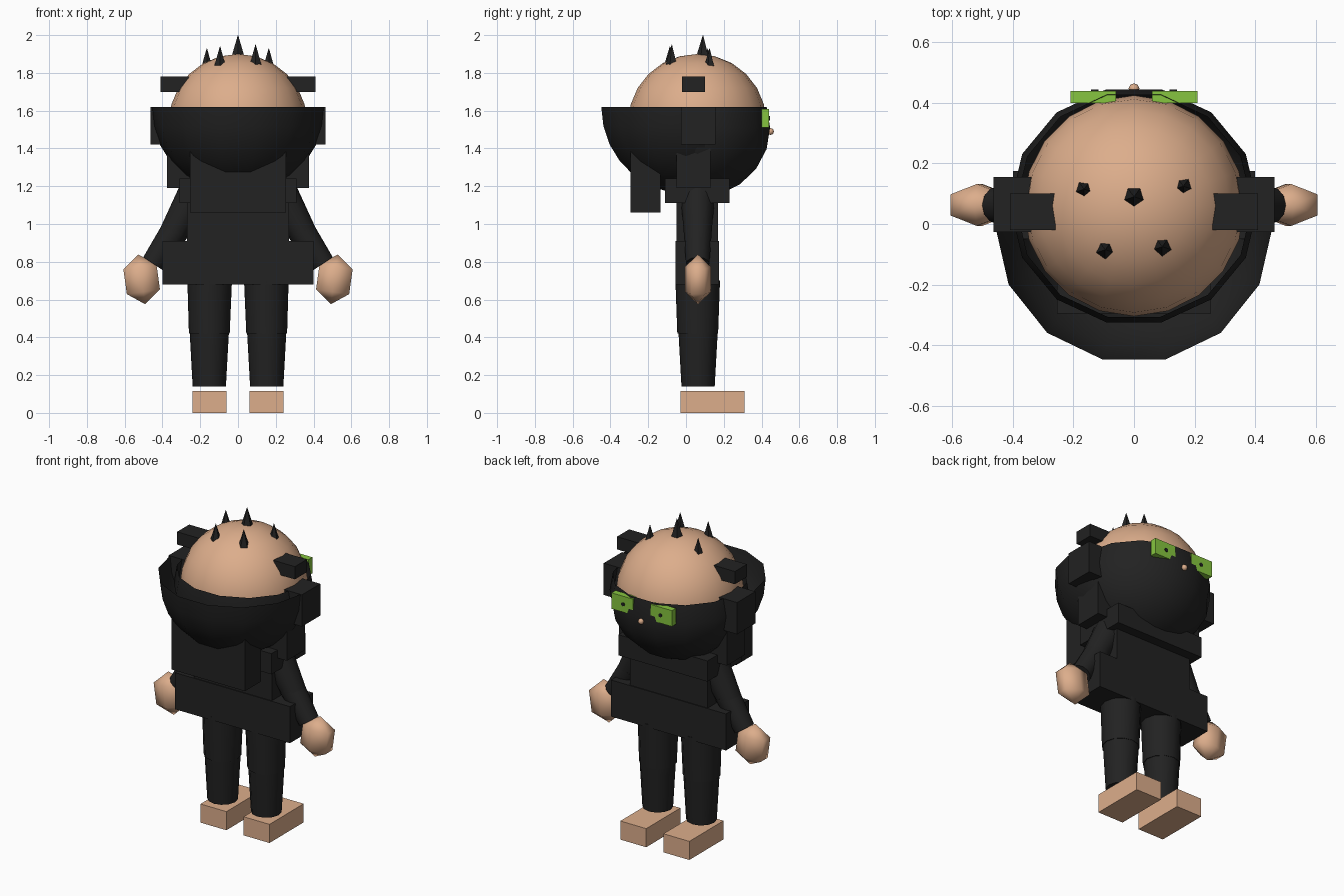
import bpy, bmesh, math
from mathutils import Vector, Matrix

if "Cube" in bpy.data.objects:
    bpy.data.objects.remove(bpy.data.objects["Cube"])


def material(name, rgb):
    m = bpy.data.materials.new(name)
    m.diffuse_color = (*rgb, 1)
    m.use_nodes = True
    m.node_tree.nodes["Principled BSDF"].inputs["Base Color"].default_value = m.diffuse_color
    return m


SKIN = material("skin", (0.72, 0.42, 0.26))
BLACK = material("black cloth", (0.016, 0.016, 0.016))
GREEN = material("green lens", (0.24, 0.56, 0.05))


def finish(name, bm, mat, angle=40):
    bmesh.ops.recalc_face_normals(bm, faces=bm.faces)
    me = bpy.data.meshes.new(name)
    bm.to_mesh(me)
    bm.free()
    me.materials.append(mat)
    ob = bpy.data.objects.new(name, me)
    bpy.context.collection.objects.link(ob)
    bpy.ops.object.select_all(action='DESELECT')
    ob.select_set(True)
    bpy.context.view_layer.objects.active = ob
    bpy.ops.object.shade_smooth_by_angle(angle=math.radians(angle))
    return ob


def box(name, lo, hi, mat):
    lo, hi = Vector(lo), Vector(hi)
    bm = bmesh.new()
    bmesh.ops.create_cube(bm, size=1, matrix=Matrix.Translation((lo + hi) / 2)
                          @ Matrix.Diagonal((*(hi - lo), 1)))
    return finish(name, bm, mat)


def ball(name, centre, radii, mat, seg, rings, tilt=0, cuts=(), spin=0):
    """Ellipsoid; each cut (point, normal) removes the side the normal faces."""
    bm = bmesh.new()
    bmesh.ops.create_uvsphere(bm, u_segments=seg, v_segments=rings, radius=1,
                              matrix=Matrix.Translation(centre) @ Matrix.Rotation(tilt, 4, 'Y')
                              @ Matrix.Diagonal((*radii, 1)) @ Matrix.Rotation(spin, 4, 'Z'))
    for co, no in cuts:
        bmesh.ops.bisect_plane(bm, geom=bm.verts[:] + bm.edges[:] + bm.faces[:],
                               plane_co=co, plane_no=no, clear_outer=True)
    return finish(name, bm, mat, 70)


def limb(name, a, b, r1, r2, mat, seg=12):
    """Tapered cylinder from a (radius r1) to b (radius r2)."""
    a, b = Vector(a), Vector(b)
    rot = (b - a).to_track_quat('Z', 'Y').to_matrix().to_4x4()
    bm = bmesh.new()
    bmesh.ops.create_cone(bm, cap_ends=True, segments=seg, radius1=r1, radius2=r2,
                          depth=(b - a).length,
                          matrix=Matrix.Translation((a + b) / 2) @ rot)
    return finish(name, bm, mat, 50)


# Head, open face mask and open hood behind it
QUARTER = math.pi / 2
ball("head", (0, 0.06, 1.54), (0.365, 0.365, 0.36), SKIN, 20, 12)
ball("face_mask", (0, 0.06, 1.51), (0.41, 0.395, 0.37), BLACK, 14, 10,
     cuts=[((0, 0, 1.62), (0, 0, 1))], spin=QUARTER)
ball("hood", (0, 0, 1.62), (0.46, 0.46, 0.46), BLACK, 14, 14,
     cuts=[((0, 0, 1.62), (0, 0, 1)), ((0, 0.1, 0), (0, 1, 0))], spin=QUARTER)
ball("nose", (0, 0.447, 1.49), (0.018, 0.018, 0.018), SKIN, 8, 6)

# Hair spikes
for i, (x, y, z, h, r) in enumerate([(0, 0.09, 1.885, 0.115, 0.036),
                                     (-0.165, 0.115, 1.835, 0.095, 0.029),
                                     (0.163, 0.125, 1.835, 0.095, 0.029),
                                     (-0.095, -0.085, 1.84, 0.1, 0.031),
                                     (0.093, -0.075, 1.845, 0.105, 0.032)]):
    limb(f"hair_spike_{i}", (x, y, z), (x, y, z + h), r, 0.001, BLACK, 5)

# Torso and backpack
box("chest", (-0.31, -0.11, 1.11), (0.31, 0.23, 1.24), BLACK)
box("waist", (-0.27, -0.05, 0.9), (0.27, 0.17, 1.12), BLACK)
box("jacket_hem", (-0.40, -0.055, 0.68), (0.40, 0.175, 0.91), BLACK)
box("backpack", (-0.255, -0.295, 1.06), (0.255, -0.135, 1.42), BLACK)

# Paired parts
for s, side in ((-1, "left"), (1, "right")):
    def pair(name, lo, hi, mat):
        xs = sorted((s * lo[0], s * hi[0]))
        return box(f"{side}_{name}", (xs[0], *lo[1:]), (xs[1], *hi[1:]), mat)

    # Goggles
    pair("lens", (0.06, 0.40, 1.51), (0.21, 0.44, 1.61), GREEN)
    limb(f"{side}_pupil", (s * 0.13, 0.436, 1.56), (s * 0.13, 0.444, 1.56),
         0.012, 0.012, BLACK, 8)
    # Side blocks of the headgear and shoulders
    pair("head_peg", (0.26, -0.02, 1.70), (0.41, 0.10, 1.78), BLACK)
    pair("ear_block", (0.30, -0.027, 1.42), (0.464, 0.155, 1.62), BLACK)
    pair("shoulder_block", (0.22, -0.05, 1.19), (0.376, 0.13, 1.40), BLACK)
    # Arms and hands
    limb(f"{side}_upper_arm", (s * 0.21, 0.062, 1.19), (s * 0.35, 0.062, 0.94),
         0.095, 0.072, BLACK)
    limb(f"{side}_forearm", (s * 0.33, 0.062, 0.97), (s * 0.45, 0.062, 0.79),
         0.075, 0.062, BLACK)
    ball(f"{side}_hand", (s * 0.51, 0.063, 0.707), (0.118, 0.08, 0.133), SKIN, 6, 3,
         tilt=s * math.radians(8))
    # Legs and feet
    limb(f"{side}_thigh", (s * 0.15, 0.062, 0.70), (s * 0.152, 0.062, 0.42),
         0.118, 0.108, BLACK)
    limb(f"{side}_shin", (s * 0.152, 0.064, 0.43), (s * 0.152, 0.064, 0.14),
         0.104, 0.088, BLACK)
    pair("foot", (0.06, -0.03, 0), (0.24, 0.31, 0.117), SKIN)
